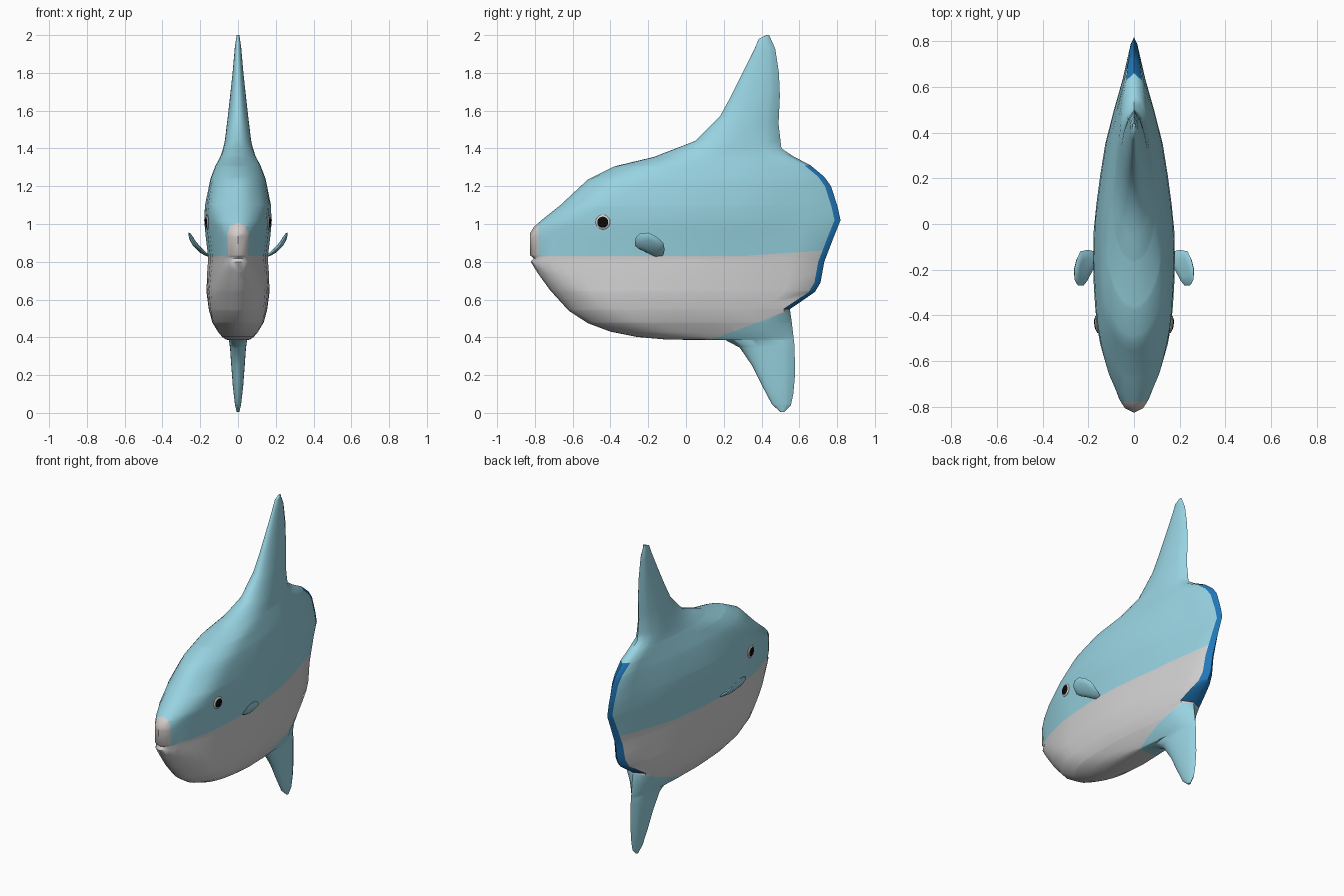
import bpy, bmesh, math
from mathutils import Vector

if "Cube" in bpy.data.objects:
    bpy.data.objects.remove(bpy.data.objects["Cube"])


def material(name, rgb):
    m = bpy.data.materials.new(name)
    m.diffuse_color = (*rgb, 1)
    m.use_nodes = True
    m.node_tree.nodes["Principled BSDF"].inputs["Base Color"].default_value = m.diffuse_color
    return m


SKIN = material("pale blue skin", (0.31, 0.65, 0.75))
BELLY = material("light grey belly", (0.64, 0.63, 0.63))
EDGE = material("deep blue edge", (0.015, 0.19, 0.50))
SNOUT = material("warm grey snout", (0.66, 0.61, 0.59))
BLACK = material("black pupil", (0.003, 0.003, 0.003))

# Leading and trailing outline (z, y), from the lower fin tip to the upper one
FRONT = [(0.005, .50), (.045, .455), (.14, .405), (.25, .35), (.345, .285), (.385, .21),
         (.388, -.10), (.402, -.26), (.43, -.40), (.475, -.52), (.54, -.62), (.65, -.72),
         (.74, -.785), (.80, -.822), (.818, -.806), (.835, -.826), (.95, -.826),
         (.985, -.805), (1.02, -.765), (1.10, -.665), (1.235, -.52), (1.305, -.38),
         (1.355, -.17), (1.44, .05), (1.57, .18), (1.68, .24), (1.80, .30), (1.92, .36),
         (1.98, .385), (2.0, .425)]
BACK = [(0.005, .52), (.04, .555), (.10, .568), (.20, .577), (.35, .575), (.48, .56),
        (.55, .55), (.59, .61), (.64, .682), (.69, .712), (.80, .732), (.93, .782),
        (1.02, .818), (1.09, .803), (1.20, .768), (1.25, .732), (1.31, .66), (1.36, .565),
        (1.40, .505), (1.53, .49), (1.68, .497), (1.80, .492), (1.93, .472), (2.0, .44)]
# Half width along the body, fullness by height, and nose rounding by height
PLAN = [(-.83, .045), (-.78, .062), (-.65, .113), (-.5, .155), (-.4, .168), (-.2, .18),
        (0, .176), (.2, .15), (.35, .126), (.5, .088), (.65, .045), (.76, .02), (.82, .008)]
FULL = [(0, .08), (.05, .2), (.14, .3), (.25, .36), (.386, .40), (.41, .52), (.44, .64),
        (.48, .76), (.545, .86), (.64, .93), (.74, .91), (.82, .88), (.95, .96), (1.02, 1),
        (1.1, .97), (1.16, .91), (1.24, .81), (1.3, .69), (1.36, .57), (1.44, .5),
        (1.57, .42), (1.8, .25), (1.93, .16), (2, .07)]
NOSE = [(.4, .3), (.545, .25), (.64, .19), (.74, .10), (.80, .05), (.95, .05),
        (1.02, .10), (1.1, .19), (1.24, .28), (1.4, .3)]


def lerp(table, t):
    if t <= table[0][0]:
        return table[0][1]
    for (a, p), (b, q) in zip(table, table[1:]):
        if t <= b:
            return p + (q - p) * (t - a) / (b - a)
    return table[-1][1]


def arc(d, r):
    e = min(1, max(0, d / r))
    return math.sqrt(1 - (1 - e) ** 2)


def half_width(y, z):
    yf, yb = lerp(FRONT, z), lerp(BACK, z)
    chord = yb - yf
    fin = min(1, max(0, (z - 1.3) / .15, (.55 - z) / .1))
    nose = min(lerp(NOSE, z), chord * .55)
    tail = min(.03 + .14 * fin, chord * .45)
    return lerp(PLAN, y) * lerp(FULL, z) * arc(y - yf, nose) * arc(yb - y, tail)


def finish(bm, name, mats):
    bmesh.ops.recalc_face_normals(bm, faces=bm.faces)
    me = bpy.data.meshes.new(name)
    bm.to_mesh(me)
    bm.free()
    for m in mats:
        me.materials.append(m)
    ob = bpy.data.objects.new(name, me)
    bpy.context.collection.objects.link(ob)
    bpy.ops.object.select_all(action='DESELECT')
    ob.select_set(True)
    bpy.context.view_layer.objects.active = ob
    bpy.ops.object.shade_smooth_by_angle(angle=math.radians(50))
    return ob


# Body with upper and lower fins: horizontal sections lofted from bottom to top
bm = bmesh.new()
COLS = 16
rings = []
for z in sorted({z for z, _ in FRONT + BACK}):
    yf, yb = lerp(FRONT, z), lerp(BACK, z)
    strip = min(.032, (yb - yf) * .2)
    ys = [yf + (yb - strip - yf) * (i / COLS) ** 1.6 for i in range(COLS + 1)]
    right = [bm.verts.new((half_width(y, z), y, z)) for y in ys[1:]]
    left = [bm.verts.new((-v.co.x, v.co.y, z)) for v in reversed(right)]
    rings.append([bm.verts.new((0, yf, z))] + right + [bm.verts.new((0, yb, z))] + left)
n = len(rings[0])
edge_faces = set()
band = bm.faces.layers.int.new("band")
for lo, hi in zip(rings, rings[1:]):
    for i in range(n):
        j = (i + 1) % n
        f = bm.faces.new((lo[i], lo[j], hi[j], hi[i]))
        f[band] = int(i in (COLS, COLS + 1))
bm.faces.new(rings[0])
bm.faces.new(rings[-1])


# Cut the colour borders into the surface
def cut(co, no):
    bmesh.ops.bisect_plane(bm, geom=bm.verts[:] + bm.edges[:] + bm.faces[:],
                           dist=1e-4, plane_co=co, plane_no=no)


cut((0, .3, .83), (0, 0, 1))
cut((0, .3, .83), (0, -.07, 1))
cut((0, .2, .412), (0, -.375, 1))
cut((0, -.78, .9), (0, 1, 0))
cut((0, 0, .548), (0, 0, 1))
for f in bm.faces:
    c = f.calc_center_median()
    if f[band] and .548 < c.z < 1.31:
        f.material_index = 2
    elif c.y > .1 and c.z < .412 + .375 * (c.y - .2) and c.z < .56:
        f.material_index = 0
    elif c.z < .83 + max(0, .07 * (c.y - .3)):
        f.material_index = 1
    elif c.y < -.78:
        f.material_index = 3
bm.faces.layers.int.remove(band)
finish(bm, "body", [SKIN, BELLY, EDGE, SNOUT])

# Side fins: a bowed leaf outline with a swollen middle
LEAF = [(-.27, .885), (-.268, .925), (-.245, .95), (-.20, .954), (-.155, .932), (-.12, .90),
        (-.113, .865), (-.122, .833), (-.16, .826), (-.205, .848), (-.25, .868)]
BOW = [(.82, .142), (.86, .198), (.90, .235), (.955, .262)]


def side_fin(name, s):
    bm = bmesh.new()
    cy, cz = -.19, .89

    def loop(k, puff):
        out = []
        for y, z in LEAF:
            y, z = cy + (y - cy) * k, cz + (z - cz) * k
            out.append(bm.verts.new((s * (lerp(BOW, z) + puff * .75), y, z - puff * .65)))
        return out

    rim = loop(1, 0)
    for side in (1, -1):
        prev = rim
        for k, puff in ((.85, .008), (.5, .012)):
            cur = loop(k, side * puff)
            for i in range(len(LEAF)):
                j = (i + 1) % len(LEAF)
                bm.faces.new((prev[i], prev[j], cur[j], cur[i]))
            prev = cur
        bm.faces.new(prev)
    finish(bm, name, [SKIN])


# Eyes: a pale ring and a pupil lying on the skin
def eye_disc(name, s, radius, depth, lift, mat):
    y, z, h = -.44, 1.01, .03
    nrm = Vector((1, -(half_width(y + h, z) - half_width(y - h, z)) / (2 * h),
                  -(half_width(y, z + h) - half_width(y, z - h)) / (2 * h))).normalized()
    pos = Vector((half_width(y, z), y, z)) + nrm * lift
    pos.x *= s
    nrm.x *= s
    bm = bmesh.new()
    bmesh.ops.create_uvsphere(bm, u_segments=20, v_segments=8, radius=1)
    bmesh.ops.scale(bm, vec=(radius, radius, depth), verts=bm.verts)
    bmesh.ops.rotate(bm, matrix=nrm.to_track_quat('Z', 'Y').to_matrix(), verts=bm.verts)
    bmesh.ops.translate(bm, vec=pos, verts=bm.verts)
    finish(bm, name, [mat])


for s, side in ((1, "right"), (-1, "left")):
    side_fin(side + "_side_fin", s)
    eye_disc(side + "_eye_ring", s, .039, .008, .001, SNOUT)
    eye_disc(side + "_pupil", s, .031, .008, .004, BLACK)
